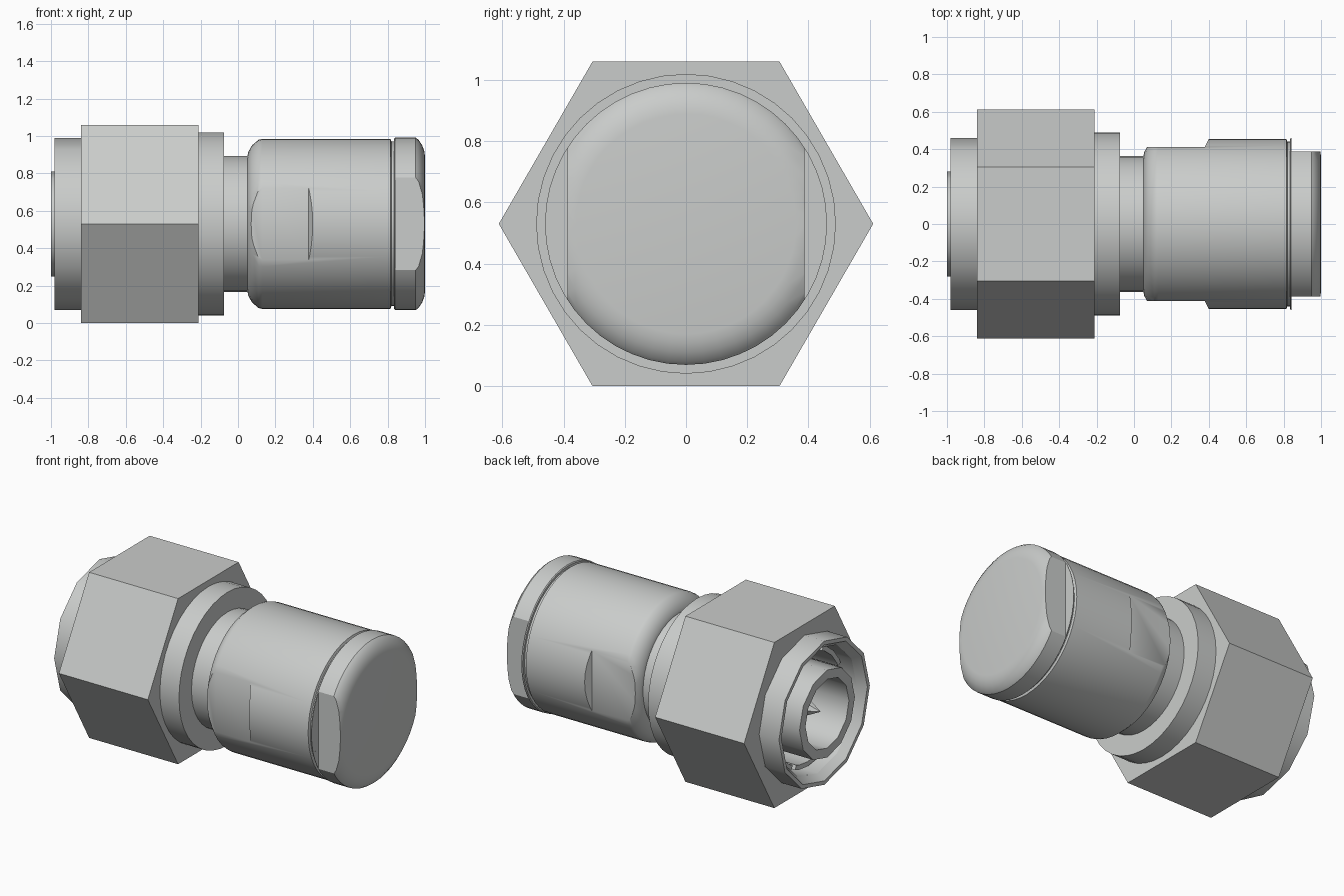
import bpy, bmesh, math
from mathutils import Matrix

if "Cube" in bpy.data.objects:
    bpy.data.objects.remove(bpy.data.objects["Cube"], do_unlink=True)

AXIS_Z = 0.53

metal = bpy.data.materials.new("satin_grey_metal")
metal.use_nodes = True
GREY = (0.59, 0.605, 0.595, 1)
metal.diffuse_color = GREY
metal.node_tree.nodes["Principled BSDF"].inputs["Base Color"].default_value = GREY


def finish(name, bm):
    """Turn a bmesh into an object with the metal material."""
    bmesh.ops.recalc_face_normals(bm, faces=bm.faces)
    mesh = bpy.data.meshes.new(name)
    bm.to_mesh(mesh)
    bm.free()
    mesh.materials.append(metal)
    ob = bpy.data.objects.new(name, mesh)
    bpy.context.collection.objects.link(ob)
    return ob


def lathe(name, profile, sides, ring=False, phase=0.0):
    """Spin (x, radius) points about the long axis; ring closes the profile."""
    bm = bmesh.new()
    rows = []
    for i in range(sides):
        a = phase + 2 * math.pi * i / sides
        rows.append([bm.verts.new((x, r * math.cos(a), AXIS_Z + r * math.sin(a)))
                     for x, r in profile])
    spans = len(profile) if ring else len(profile) - 1
    for i in range(sides):
        here, there = rows[i], rows[(i + 1) % sides]
        for j in range(spans):
            k = (j + 1) % len(profile)
            bm.faces.new((here[j], here[k], there[k], there[j]))
    if not ring:
        bm.faces.new([row[0] for row in rows])
        bm.faces.new([row[-1] for row in rows])
    return finish(name, bm)


def prism(name, outline, z_half):
    """Extrude an (x, y) outline along z, centred on the axis."""
    bm = bmesh.new()
    low = bm.faces.new([bm.verts.new((x, y, AXIS_Z - z_half)) for x, y in outline])
    up = bmesh.ops.extrude_face_region(bm, geom=[low])["geom"]
    bmesh.ops.translate(bm, vec=(0, 0, 2 * z_half),
                        verts=[v for v in up if isinstance(v, bmesh.types.BMVert)])
    return finish(name, bm)


def cut(ob, cutters):
    """Subtract the cutters, bake the result and discard them."""
    for c in cutters:
        c.hide_render = True
        mod = ob.modifiers.new("cut", "BOOLEAN")
        mod.operation, mod.solver, mod.object = "DIFFERENCE", "EXACT", c
    deps = bpy.context.evaluated_depsgraph_get()
    baked = bpy.data.meshes.new_from_object(ob.evaluated_get(deps))
    ob.modifiers.clear()
    ob.data = baked
    for c in cutters:
        bpy.data.objects.remove(c, do_unlink=True)


def smooth(ob, degrees=32):
    bpy.ops.object.select_all(action="DESELECT")
    ob.select_set(True)
    bpy.context.view_layer.objects.active = ob
    bpy.ops.object.shade_smooth_by_angle(angle=math.radians(degrees))


# Hexagonal coupling nut with a round bore
nut = lathe("hex_nut", [(-0.84, 0.612), (-0.21, 0.612)], 6)
cut(nut, [lathe("bore", [(-1.1, 0.44), (-0.3, 0.44)], 24)])

# Coarse hollow sleeve at the open end
sleeve = lathe("nut_sleeve", [(-0.98, 0.46), (-0.35, 0.46), (-0.35, 0.39),
                              (-0.93, 0.40), (-0.98, 0.435)], 12, ring=True)
smooth(sleeve)

# Socket tube, pin and floor inside the nut
tube = lathe("socket_tube", [(-1.0, 0.28), (-0.4, 0.28), (-0.4, 0.22),
                             (-1.0, 0.22)], 12, ring=True)
smooth(tube)
lathe("center_pin", [(-0.95, 0.002), (-0.82, 0.07), (-0.4, 0.07)], 6)
lathe("socket_floor", [(-0.45, 0.41), (-0.32, 0.41)], 24)

# Slotted spring ring between tube and sleeve
spring = lathe("spring_ring", [(-0.86, 0.375), (-0.44, 0.375), (-0.44, 0.345),
                               (-0.86, 0.345)], 24, ring=True)
slots = []
for i in range(4):
    slot = prism("slot", [(-0.9, -0.5), (-0.55, -0.5), (-0.55, 0.5), (-0.9, 0.5)], 0.02)
    pivot = Matrix.Translation((0, 0, AXIS_Z))
    slot.data.transform(pivot @ Matrix.Rotation(math.pi * (i + 0.5) / 4, 4, "X")
                        @ pivot.inverted())
    slots.append(slot)
cut(spring, slots)
smooth(spring)

# Collar and neck
smooth(lathe("collar", [(-0.21, 0.49), (-0.075, 0.49), (-0.075, 0.35),
                        (-0.21, 0.35)], 40, ring=True))
smooth(lathe("neck", [(-0.33, 0.363), (0.08, 0.363)], 40))

# Main barrel with a wrench flat on each side
barrel = lathe("barrel", [(0.05, 0.36), (0.055, 0.385), (0.075, 0.42), (0.11, 0.45),
                          (0.13, 0.455), (0.815, 0.455), (0.82, 0.44), (0.86, 0.44)], 48)
cut(barrel, [prism("flat_cutter", [(0, s * 0.412), (0.378, s * 0.412),
                                   (0.402, s * 0.46), (0.402, s * 0.6), (0, s * 0.6)], 0.4)
             for s in (-1, 1)])
smooth(barrel)

# Rounded end cap with two flats
cap = lathe("end_cap", [(0.835, 0.455), (0.84, 0.461), (0.95, 0.461), (0.965, 0.45),
                        (0.985, 0.42), (0.996, 0.39), (1.0, 0.36)], 48)
cut(cap, [prism("cap_cutter", [(0.843, s * 0.388), (1.1, s * 0.388),
                               (1.1, s * 0.6), (0.843, s * 0.6)], 0.6)
          for s in (-1, 1)])
# Trim the barrel root hidden behind the cap flats
cut(barrel, [prism("root_cutter", [(0.843, -0.6), (0.9, -0.6), (0.9, 0.6), (0.843, 0.6)], 0.6)])
smooth(barrel)
smooth(cap)
